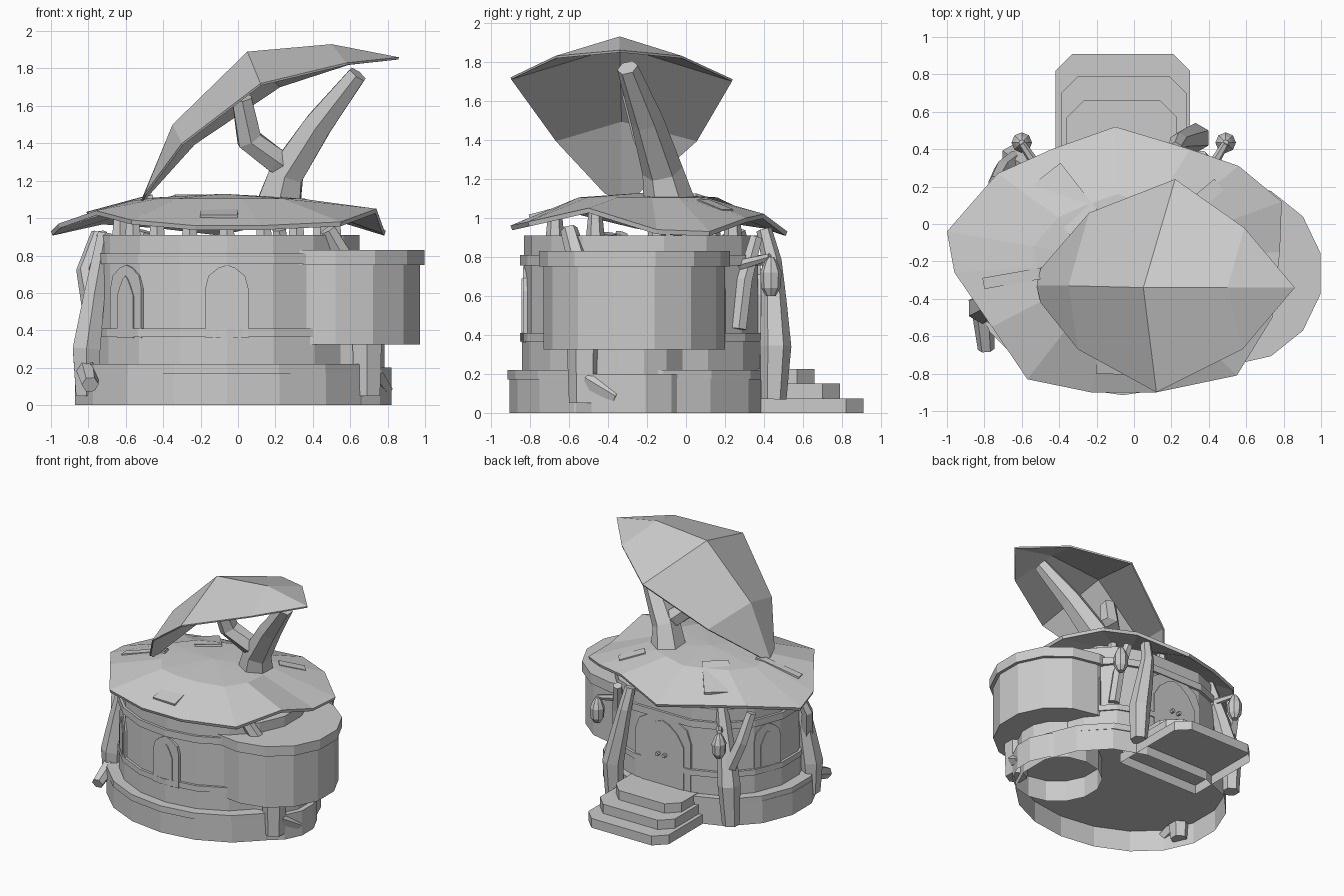
import bpy, bmesh
from math import cos, sin, pi, radians
from mathutils import Vector, Matrix

if "Cube" in bpy.data.objects:
    bpy.data.objects.remove(bpy.data.objects["Cube"])

mat = bpy.data.materials.new("pale_grey")
mat.use_nodes = True
GREY = (0.6, 0.6, 0.6, 1)
mat.diffuse_color = GREY
mat.node_tree.nodes["Principled BSDF"].inputs["Base Color"].default_value = GREY


def finish(name, bm):
    bmesh.ops.recalc_face_normals(bm, faces=bm.faces)
    me = bpy.data.meshes.new(name)
    bm.to_mesh(me)
    bm.free()
    me.materials.append(mat)
    ob = bpy.data.objects.new(name, me)
    bpy.context.collection.objects.link(ob)
    return ob


def prism(name, pts, z0, z1, bottom=True, matrix=None):
    """Extrude a flat outline from z0 to z1."""
    bm = bmesh.new()
    lo = [bm.verts.new((x, y, z0)) for x, y in pts]
    hi = [bm.verts.new((x, y, z1)) for x, y in pts]
    n = len(pts)
    for i in range(n):
        j = (i + 1) % n
        bm.faces.new((lo[i], lo[j], hi[j], hi[i]))
    bm.faces.new(hi)
    if bottom:
        bm.faces.new(lo[::-1])
    if matrix:
        bm.transform(matrix)
    return finish(name, bm)


def oval(cx, cy, rx, ry, n=18):
    return [(cx + rx * cos(2 * pi * (i + .5) / n), cy + ry * sin(2 * pi * (i + .5) / n))
            for i in range(n)]


def house_oval(rx, ry, cy=-.23):
    """House outline, fuller and flattened at the back."""
    return [(x, y if y < cy else cy + min(ry, (y - cy) * 1.12)) for x, y in oval(CX, cy, rx, ry)]


def limb(name, path, sides=6):
    """Tapered faceted branch through (x, y, z, radius) points, without twist."""
    bm = bmesh.new()
    p = [Vector(q[:3]) for q in path]
    whole = (p[-1] - p[0]).normalized()
    ref = Vector((1, 0, 0)) if abs(whole.y) > abs(whole.x) else Vector((0, 1, 0))
    rings = []
    for i, q in enumerate(path):
        t = (p[min(i + 1, len(p) - 1)] - p[max(i - 1, 0)]).normalized()
        v = t.cross(ref).normalized()
        u = v.cross(t)
        angles = [2 * pi * k / sides for k in range(sides)]
        rings.append([bm.verts.new(p[i] + q[3] * (u * cos(a) + v * sin(a))) for a in angles])
    for a, b in zip(rings, rings[1:]):
        for k in range(sides):
            m = (k + 1) % sides
            bm.faces.new((a[k], a[m], b[m], b[k]))
    bm.faces.new(rings[0][::-1])
    bm.faces.new(rings[-1])
    return finish(name, bm)


# Foundation, open underneath
CX, CY = -.06, -.23
prism("foundation", house_oval(.825, .66, -.245), 0, .18, bottom=False)
prism("foundation_lip", house_oval(.82, .67, -.245), .17, .22)
prism("side_foundation", oval(.5, -.28, .33, .33, 14), 0, .2, bottom=False)
prism("side_column", oval(.5, -.28, .29, .29, 14), .2, .34)

# Round wall with bands
prism("lower_wall", house_oval(.73, .61), .2, .38)
prism("main_wall", house_oval(.72, .6), .37, .91)
prism("sill_band", house_oval(.74, .62), .365, .41)
prism("top_band", house_oval(.74, .62), .755, .81)


# Side room, round outside and running back into the wall
def room(r):
    return [(x if x > .5 else x - .1, y) for x, y in oval(.52, -.265, r, r, 14)]


prism("side_room", room(.465), .325, .76)
prism("side_room_rim", room(.49), .75, .83)

# Doorsteps with chamfered corners
for i, (x0, x1, y1) in enumerate([(-.42, .3, .91), (-.39, .28, .79), (-.36, .23, .66)]):
    c = .09
    prism(f"doorstep_{i + 1}", [(x0, .2), (x1, .2), (x1, y1 - c), (x1 - c, y1),
                                (x0 + c, y1), (x0, y1 - c)],
          .075 * i, .075 * (i + 1), bottom=False)


# Arched windows and door
def arch(name, deg, w, z0, h, out, shoulder):
    t = radians(deg)
    depth = max(-1, min(1, sin(t) * (1.12 if deg < 180 else 1)))
    pos = Vector((CX + .7 * cos(t), CY + .59 * depth, z0))
    nrm = Vector((cos(t) / .7, sin(t) / .59, 0)).normalized()
    up = Vector((0, 0, 1))
    side = up.cross(nrm)
    m = Matrix((side, up, nrm)).transposed().to_4x4()
    m.translation = pos
    half = [(w, 0), (w, h * .68), (w * shoulder, h * .85), (w * shoulder * .45, h * .96)]
    pts = half + [(0, h)] + [(-x, y) for x, y in reversed(half)]
    prism(name, pts, -.04, out, matrix=m)


for i, deg in enumerate((270, 221, 160, 30)):
    arch(f"window_frame_{i}", deg, .115, .36, .39, .017, .85)
    arch(f"window_pane_{i}", deg, .06, .36, .33, .023, .6)
arch("door_frame", 90, .25, .2, .6, .022, .85)
arch("door", 90, .19, .2, .54, .03, .7)
for s in (-1, 1):
    limb(f"door_knob_{s}", [(CX + s * .03, .37, .47, .015), (CX + s * .03, .42, .47, .015)])

# Leafy roof: drooping rim, raised middle
rim = [(-1, -.04, .93), (-.73, .27, .99), (-.44, .4, .97), (-.1, .52, .93), (.3, .4, 1.02),
       (.56, .31, 1), (.79, .12, .93), (.78, -.15, .94), (.74, -.5, 1.05), (.55, -.81, .98),
       (.12, -.9, .96), (-.23, -.9, .96), (-.57, -.83, .99), (-.76, -.55, 1.04), (-.96, -.26, .97)]
top = Vector((-.08, -.2, 1.13))
bm = bmesh.new()
outer = [bm.verts.new(p) for p in rim]
inner = []
for p in rim:
    v = top.lerp(Vector(p), .5)
    v.z = 1.105
    inner.append(bm.verts.new(v))
peak = bm.verts.new(top)
for i in range(len(rim)):
    j = (i + 1) % len(rim)
    bm.faces.new((outer[i], outer[j], inner[j], inner[i]))
    bm.faces.new((inner[i], inner[j], peak))
roof = finish("leaf_roof", bm)
mod = roof.modifiers.new("thickness", 'SOLIDIFY')
mod.thickness = .025

# Ribs lying almost flush on the roof
for i, (deg, r, z, ln, w) in enumerate([(128, .46, 1.07, .36, .2), (190, .56, 1.07, .36, .06),
                                        (268, .55, 1.035, .22, .2), (40, .6, 1.06, .2, .08)]):
    t = radians(deg)
    bm = bmesh.new()
    bmesh.ops.create_cube(bm, size=1)
    bm.transform(Matrix.Translation((top.x + r * cos(t), top.y + r * sin(t) * .9, z))
                 @ Matrix.Rotation(t, 4, 'Z') @ Matrix.Rotation(.26, 4, 'Y')
                 @ Matrix.Diagonal((ln, w, .02, 1)))
    finish(f"roof_rib_{i}", bm)

# Short posts holding the roof
for i in range(9):
    t = 2 * pi * (i + .25) / 9
    x, y = CX + .58 * cos(t), CY + .47 * sin(t)
    limb(f"roof_post_{i}", [(x, y, .88, .05), (x, y, 1.03, .035)])

# Forked branch above the roof
limb("top_branch", [(.21, -.08, 1.04, .14), (.26, -.12, 1.24, .105), (.43, -.2, 1.5, .085),
                    (.64, -.3, 1.77, .055)])
limb("top_branch_fork", [(.3, -.12, 1.24, .06), (.2, -.15, 1.31, .075), (.06, -.2, 1.42, .075),
                         (.02, -.27, 1.64, .06)])

# Large hood leaf: rows of front edge, ridge, back edge
rows = [[(-.5, -.42, 1.13), (-.52, -.33, 1.09), (-.5, -.24, 1.13)],
        [(-.3, -.67, 1.4), (-.35, -.33, 1.5), (-.24, .06, 1.4)],
        [(.12, -.9, 1.72), (.05, -.34, 1.89), (.22, .24, 1.71)],
        [(.58, -.67, 1.83), (.5, -.34, 1.93), (.59, -.02, 1.83)]]
bm = bmesh.new()
grid = [[bm.verts.new(p) for p in row] for row in rows]
tip = bm.verts.new((.86, -.34, 1.86))
for a, b in zip(grid, grid[1:]):
    for k in (0, 1):
        bm.faces.new((a[k], a[k + 1], b[k + 1], b[k]))
for k in (0, 1):
    bm.faces.new((grid[-1][k], grid[-1][k + 1], tip))
leaf = finish("hood_leaf", bm)
mod = leaf.modifiers.new("thickness", 'SOLIDIFY')
mod.thickness = .012

# Gnarled trunks around the wall
limb("left_trunk", [(-.81, -.45, .05, .065), (-.81, -.45, .3, .085), (-.77, -.43, .58, .065),
                    (-.71, -.4, .92, .045)])
limb("left_trunk_fork", [(-.78, -.43, .52, .055), (-.82, -.38, .72, .045), (-.75, -.33, .92, .035)])
limb("left_stub", [(-.81, -.45, .2, .06), (-.79, -.67, .11, .045)])
limb("door_trunk", [(-.64, .34, .04, .065), (-.63, .35, .36, .085), (-.58, .31, .62, .065),
                    (-.5, .26, .93, .045)])
limb("door_trunk_fork", [(-.63, .34, .5, .055), (-.7, .29, .7, .05), (-.74, .22, .92, .04)])
limb("porch_trunk", [(.33, .45, .07, .065), (.33, .46, .34, .08), (.28, .45, .58, .065),
                     (.24, .44, .78, .05), (.22, .4, .94, .04)])
limb("porch_trunk_fork", [(.42, .27, .43, .045), (.4, .3, .68, .045), (.36, .36, .9, .035)])
limb("front_trunk", [(.69, -.52, .05, .08), (.69, -.52, .33, .09), (.62, -.53, .7, .06),
                     (.48, -.6, .94, .045)])
limb("front_stub", [(.72, -.5, .17, .055), (.79, -.35, .08, .04)])

# Hanging lamps by the door
for side, x, wx in (("right", -.6, -.5), ("left", .49, .4)):
    limb(f"{side}_lamp_arm", [(wx, .28, .76, .03), (x, .43, .8, .02)])
    limb(f"{side}_lamp", [(x, .435, .6, .025), (x, .435, .64, .05), (x, .435, .72, .055),
                          (x, .435, .77, .035), (x, .435, .8, .015)], 8)
